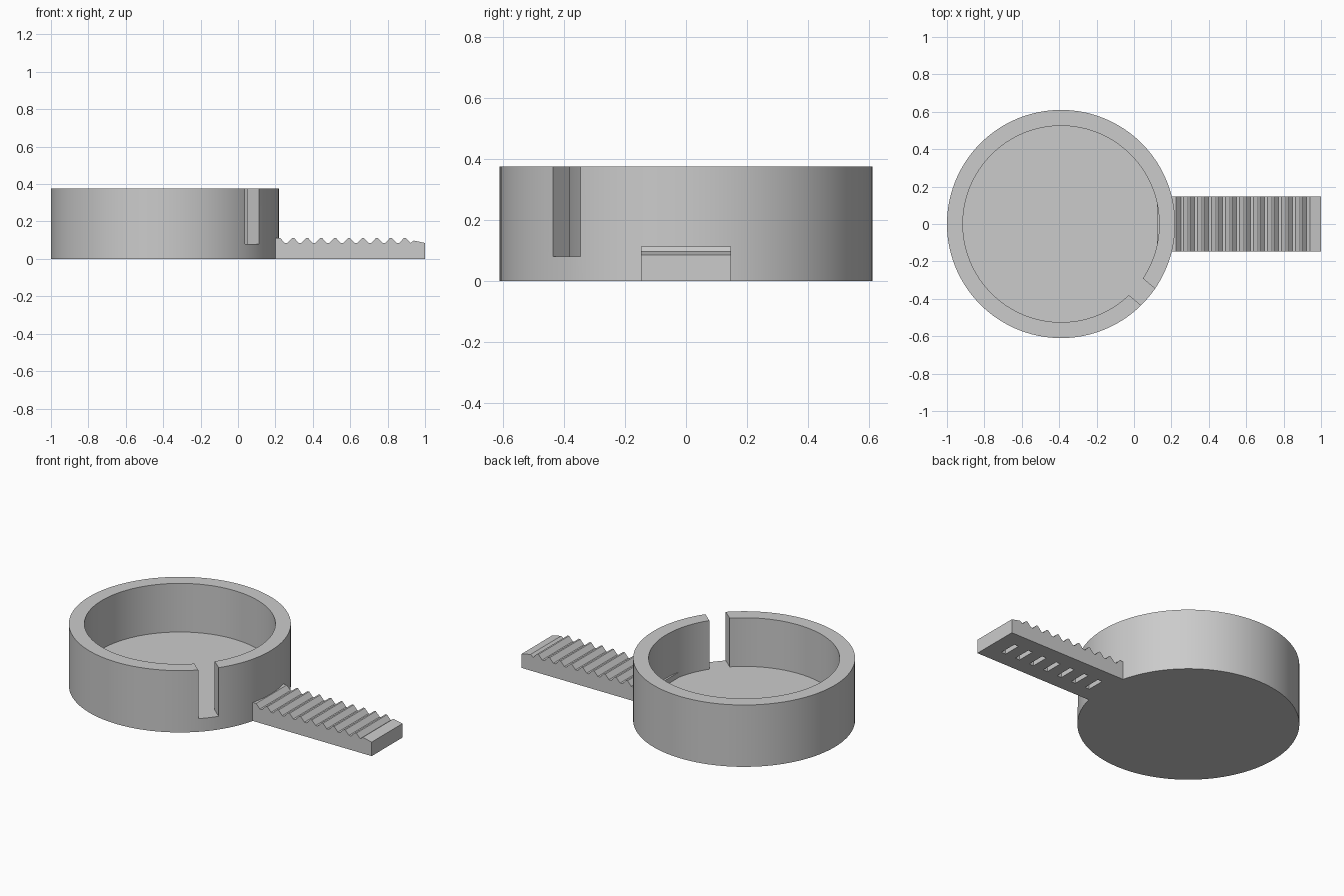
import bpy, bmesh, math

cube = bpy.data.objects.get("Cube")
if cube:
    bpy.data.objects.remove(cube, do_unlink=True)

grey = bpy.data.materials.new("plain grey")
grey.use_nodes = True
GREY = (0.6, 0.6, 0.6, 1)
grey.diffuse_color = GREY
grey.node_tree.nodes["Principled BSDF"].inputs["Base Color"].default_value = GREY


def make_object(name, bm):
    bmesh.ops.recalc_face_normals(bm, faces=bm.faces)
    mesh = bpy.data.meshes.new(name)
    bm.to_mesh(mesh)
    bm.free()
    mesh.materials.append(grey)
    obj = bpy.data.objects.new(name, mesh)
    bpy.context.collection.objects.link(obj)
    return obj


# Round cup with a parallel-sided slot cut through its wall
CX, R_OUT, R_IN = -0.39, 0.61, 0.525
HEIGHT, FLOOR = 0.375, 0.08
SLOT_ANGLE, SLOT_HALF = math.radians(-40), 0.058
STEPS, SLOT_STEPS = 112, 4


def arc(bm, radius, z, start, end, steps):
    points = []
    for i in range(steps + 1):
        a = SLOT_ANGLE + start + (end - start) * i / steps
        points.append(bm.verts.new((CX + radius * math.cos(a), radius * math.sin(a), z)))
    return points


def strip(bm, lower, upper):
    for i in range(len(lower) - 1):
        bm.faces.new((lower[i], lower[i + 1], upper[i + 1], upper[i]))


bm = bmesh.new()
a_out, a_in = math.asin(SLOT_HALF / R_OUT), math.asin(SLOT_HALF / R_IN)
turn = 2 * math.pi
foot, mid, rim = [arc(bm, R_OUT, z, a_out, turn - a_out, STEPS) for z in (0, FLOOR, HEIGHT)]
floor_in, rim_in = [arc(bm, R_IN, z, a_in, turn - a_in, STEPS) for z in (FLOOR, HEIGHT)]
# Short arcs that close the outside below the slot
sill_foot, sill = [arc(bm, R_OUT, z, -a_out, a_out, SLOT_STEPS)[1:-1] for z in (0, FLOOR)]
strip(bm, foot, mid)
strip(bm, mid, rim)
strip(bm, rim, rim_in)
strip(bm, rim_in, floor_in)
strip(bm, [foot[-1]] + sill_foot + [foot[0]], [mid[-1]] + sill + [mid[0]])
bm.faces.new(foot + sill_foot)
bm.faces.new(floor_in + [mid[-1]] + sill + [mid[0]])
for end in (0, -1):
    bm.faces.new((mid[end], rim[end], rim_in[end], floor_in[end]))
bmesh.ops.remove_doubles(bm, verts=bm.verts, dist=1e-5)
bmesh.ops.dissolve_degenerate(bm, dist=1e-6, edges=bm.edges)
cup = make_object("slotted_cup", bm)

# Toothed handle: side profile extruded across its width
WIDTH, VALLEY, PEAK, PITCH = 0.147, 0.085, 0.112, 0.0747
profile = [(0.123, 0), (0.123, PEAK)]
for i in range(10):
    x = 0.22 + i * PITCH
    if i:
        profile += [(x - 0.03, VALLEY), (x - 0.005, PEAK)]
    profile += [(x + 0.005, PEAK), (x + 0.03, VALLEY)]
profile += [(0.94, 0.098), (1, VALLEY), (1, 0)]
bm = bmesh.new()
side = bm.faces.new([bm.verts.new((x, -WIDTH, z)) for x, z in profile])
extruded = bmesh.ops.extrude_face_region(bm, geom=[side])["geom"]
moved = [v for v in extruded if isinstance(v, bmesh.types.BMVert)]
bmesh.ops.translate(bm, verts=moved, vec=(0, 2 * WIDTH, 0))
handle = make_object("toothed_handle", bm)

# Row of shallow slits under the handle
bm = bmesh.new()
for i in range(7):
    slit = bmesh.ops.create_cube(bm, size=1)["verts"]
    bmesh.ops.scale(bm, verts=slit, vec=(0.03, 0.11, 0.1))
    bmesh.ops.translate(bm, verts=slit, vec=(0.29 + 0.1 * i, 0, 0))
cutter = make_object("slit_cutter", bm)
cutter.hide_render = True
cut = handle.modifiers.new("slits", "BOOLEAN")
cut.operation = "DIFFERENCE"
cut.solver = "EXACT"
cut.object = cutter
bpy.ops.object.select_all(action="DESELECT")
bpy.context.view_layer.objects.active = handle
handle.select_set(True)
bpy.ops.object.modifier_apply(modifier=cut.name)
bpy.data.objects.remove(cutter, do_unlink=True)

# Smooth round walls, crisp edges
bpy.ops.object.select_all(action="DESELECT")
cup.select_set(True)
bpy.context.view_layer.objects.active = cup
bpy.ops.object.shade_smooth_by_angle(angle=math.radians(20))
